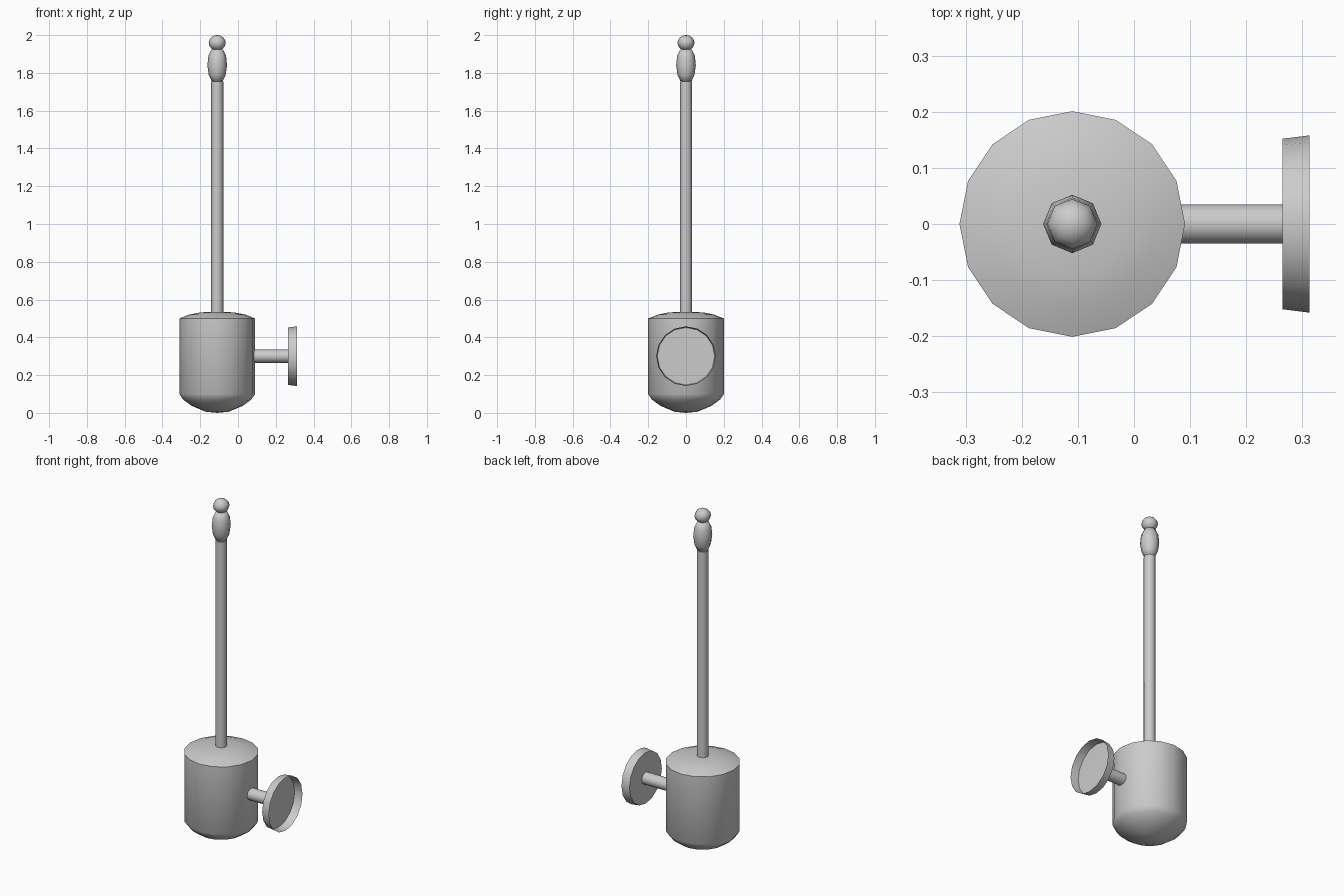
import bpy, bmesh, math
from mathutils import Matrix

cube = bpy.data.objects.get("Cube")
if cube:
    bpy.data.objects.remove(cube, do_unlink=True)

# One grey metal for everything
grey = bpy.data.materials.new("grey_metal")
grey.use_nodes = True
colour = (0.6, 0.6, 0.6, 1)
grey.diffuse_color = colour
grey.node_tree.nodes["Principled BSDF"].inputs["Base Color"].default_value = colour

AXIS_X = -0.11
PIPE_Z = 0.3


def lathe(name, profile, sides, matrix):
    """Spin (radius, height) points round the local z axis; radius 0 makes a pole."""
    bm = bmesh.new()
    rings = []
    for r, h in profile:
        if r == 0:
            rings.append([bm.verts.new((0, 0, h))] * sides)
        else:
            rings.append([bm.verts.new((r * math.cos(math.tau * i / sides),
                                        r * math.sin(math.tau * i / sides), h))
                          for i in range(sides)])
    for low, high in zip(rings, rings[1:]):
        for i in range(sides):
            j = (i + 1) % sides
            corners = [low[i], low[j], high[j], high[i]]
            bm.faces.new(list(dict.fromkeys(corners)))
    bm.transform(matrix)
    mesh = bpy.data.meshes.new(name)
    bm.to_mesh(mesh)
    bm.free()
    mesh.materials.append(grey)
    obj = bpy.data.objects.new(name, mesh)
    bpy.context.collection.objects.link(obj)
    bpy.ops.object.select_all(action='DESELECT')
    obj.select_set(True)
    bpy.context.view_layer.objects.active = obj
    bpy.ops.object.shade_smooth_by_angle(angle=math.radians(58))
    return obj


def oval(radius, half, centre, steps):
    """Profile of an ellipsoid from its lower to its upper pole."""
    points = []
    for i in range(steps + 1):
        a = math.pi * i / steps
        r = 0 if i in (0, steps) else radius * math.sin(a)
        points.append((r, centre - half * math.cos(a)))
    return points


upright = Matrix.Translation((AXIS_X, 0, 0))
sideways = Matrix.Translation((0, 0, PIPE_Z)) @ Matrix.Rotation(math.pi / 2, 4, 'Y')

# Holder with a rounded bottom, and its shallow domed lid
lathe("holder", [(0, 0), (0.06, 0.006), (0.135, 0.037), (0.18, 0.07),
                 (0.201, 0.1), (0.201, 0.5)], 16, upright)
lathe("lid", [(0.201, 0.5), (0.15, 0.52), (0.09, 0.532), (0, 0.536)], 16, upright)

# Brush handle: rod, oval grip and ball finial
lathe("rod", [(0.032, 0.52), (0.032, 1.755), (0, 1.757)], 8, upright)
lathe("grip", [(0, 1.75), (0.03, 1.757), (0.045, 1.79), (0.052, 1.84),
               (0.047, 1.89), (0.032, 1.922), (0, 1.93)], 8, upright)
lathe("ball", oval(0.045, 0.041, 1.959, 8), 8, upright)

# Side pipe and the hollow wall flange, open on the outer side
lathe("pipe", [(0.035, 0.06), (0.035, 0.265)], 16, sideways)
lathe("wall_flange", [(0, 0.265), (0.152, 0.265), (0.158, 0.313)], 16, sideways)
